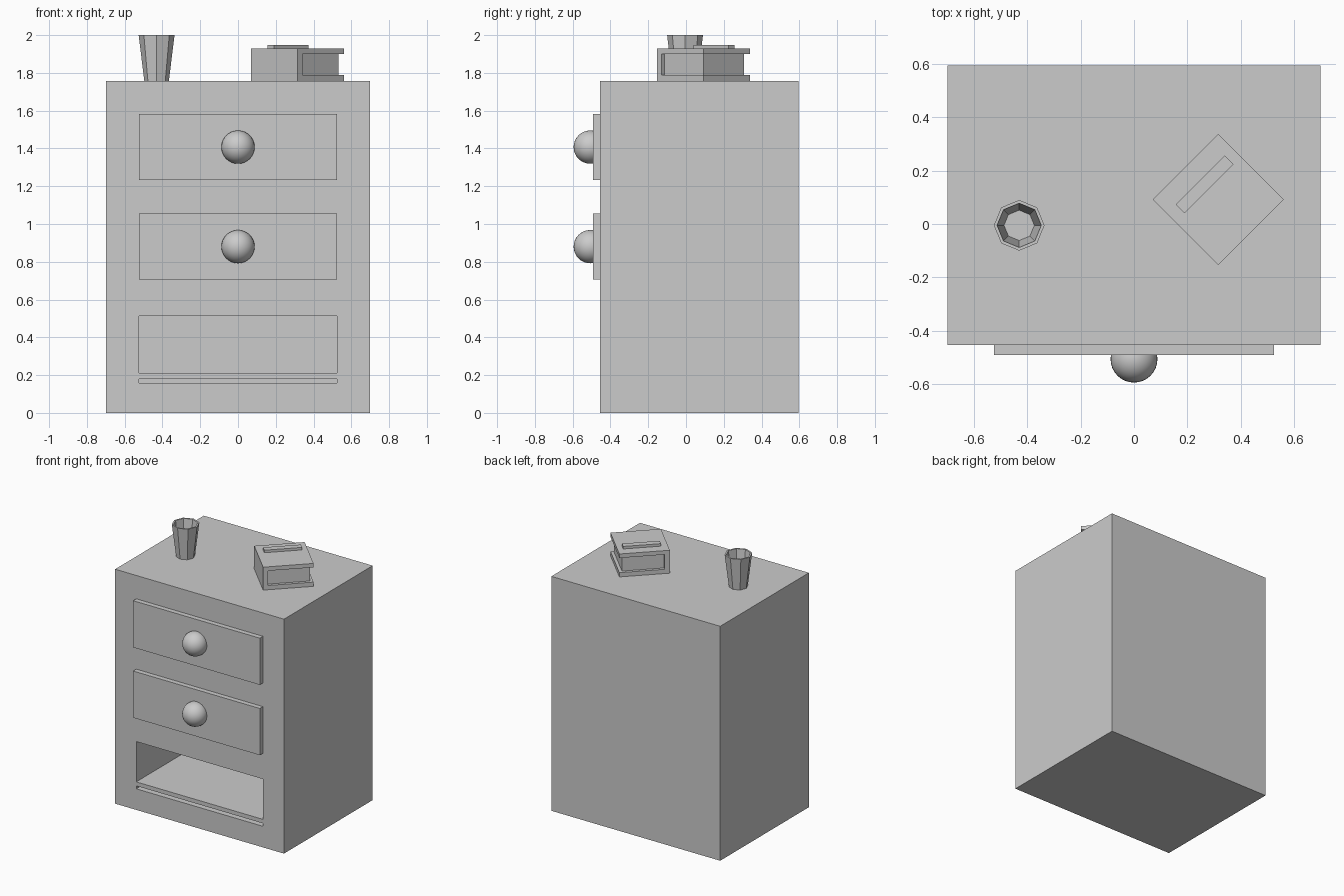
import bpy
import bmesh
import math
from mathutils import Matrix, Vector

if "Cube" in bpy.data.objects:
    bpy.data.objects.remove(bpy.data.objects["Cube"], do_unlink=True)

# Single plain colour
grey = bpy.data.materials.new("light_grey")
grey.use_nodes = True
colour = (0.6, 0.6, 0.6, 1)
grey.diffuse_color = colour
grey.node_tree.nodes["Principled BSDF"].inputs["Base Color"].default_value = colour


def add_object(name, bm):
    bmesh.ops.recalc_face_normals(bm, faces=bm.faces)
    mesh = bpy.data.meshes.new(name)
    bm.to_mesh(mesh)
    bm.free()
    mesh.materials.append(grey)
    obj = bpy.data.objects.new(name, mesh)
    bpy.context.collection.objects.link(obj)
    return obj


def box(name, low, high, frame=Matrix()):
    low, high = Vector(low), Vector(high)
    bm = bmesh.new()
    place = Matrix.Translation((low + high) / 2) @ Matrix.Diagonal((*(high - low), 1))
    bmesh.ops.create_cube(bm, size=1, matrix=frame @ place)
    return add_object(name, bm)


def cut(target, cutter):
    cutter.hide_render = True
    mod = target.modifiers.new("cut", "BOOLEAN")
    mod.operation = "DIFFERENCE"
    mod.solver = "EXACT"
    mod.object = cutter
    bpy.context.view_layer.objects.active = target
    bpy.ops.object.modifier_apply(modifier=mod.name)
    bpy.data.objects.remove(cutter, do_unlink=True)


# Cabinet with an open bay and the narrow gap below its floor
FRONT, BACK, TOP = -0.455, 0.595, 1.757
cabinet = box("cabinet", (-0.7, FRONT, 0), (0.7, BACK, TOP))
for low, high in ((0.21, 0.512), (0.158, 0.18)):
    cut(cabinet, box("bay_cutter", (-0.525, FRONT - 0.1, low), (0.525, 0.42, high)))

# Drawer fronts and round knobs
for label, z in (("upper", 1.407), ("middle", 0.88)):
    box(label + "_drawer_front", (-0.525, -0.492, z - 0.175), (0.525, FRONT, z + 0.175))
    bm = bmesh.new()
    bmesh.ops.create_uvsphere(bm, u_segments=32, v_segments=16, radius=0.088,
                              matrix=Matrix.Translation((0, -0.507, z)))
    for face in bm.faces:
        face.smooth = True
    add_object(label + "_knob", bm)

# Eight-sided hollow cup: profile rings from outer foot to inner floor
profile = ((0.065, TOP), (0.095, 2.0), (0.083, 2.0), (0.057, TOP + 0.02))
bm = bmesh.new()
rings = []
for radius, z in profile:
    angles = [math.tau * i / 8 for i in range(8)]
    rings.append([bm.verts.new((-0.431 + radius * math.cos(a),
                                -0.005 + radius * math.sin(a), z)) for a in angles])
for a, b in zip(rings, rings[1:]):
    for i in range(8):
        j = (i + 1) % 8
        bm.faces.new((a[i], a[j], b[j], b[i]))
bm.faces.new(rings[0])
bm.faces.new(rings[-1])
add_object("cup", bm)

# Book turned by an eighth of a circle, spine towards the front right
book = Matrix.Translation((0.316, 0.092, TOP)) @ Matrix.Rotation(math.pi / 4, 4, "Z")
H = 0.174
SPINE = -H + 0.035
box("book_spine", (-H, -H, 0), (SPINE, H, 0.172), book)
box("book_lower_cover", (SPINE, -H, 0), (H, H, 0.032), book)
box("book_upper_cover", (SPINE, -H, 0.142), (H, H, 0.172), book)
box("book_pages", (SPINE, -0.152, 0.032), (0.152, 0.152, 0.142), book)
box("book_top_strip", (-0.126, 0.053, 0.172), (0.134, 0.099, 0.191), book)
